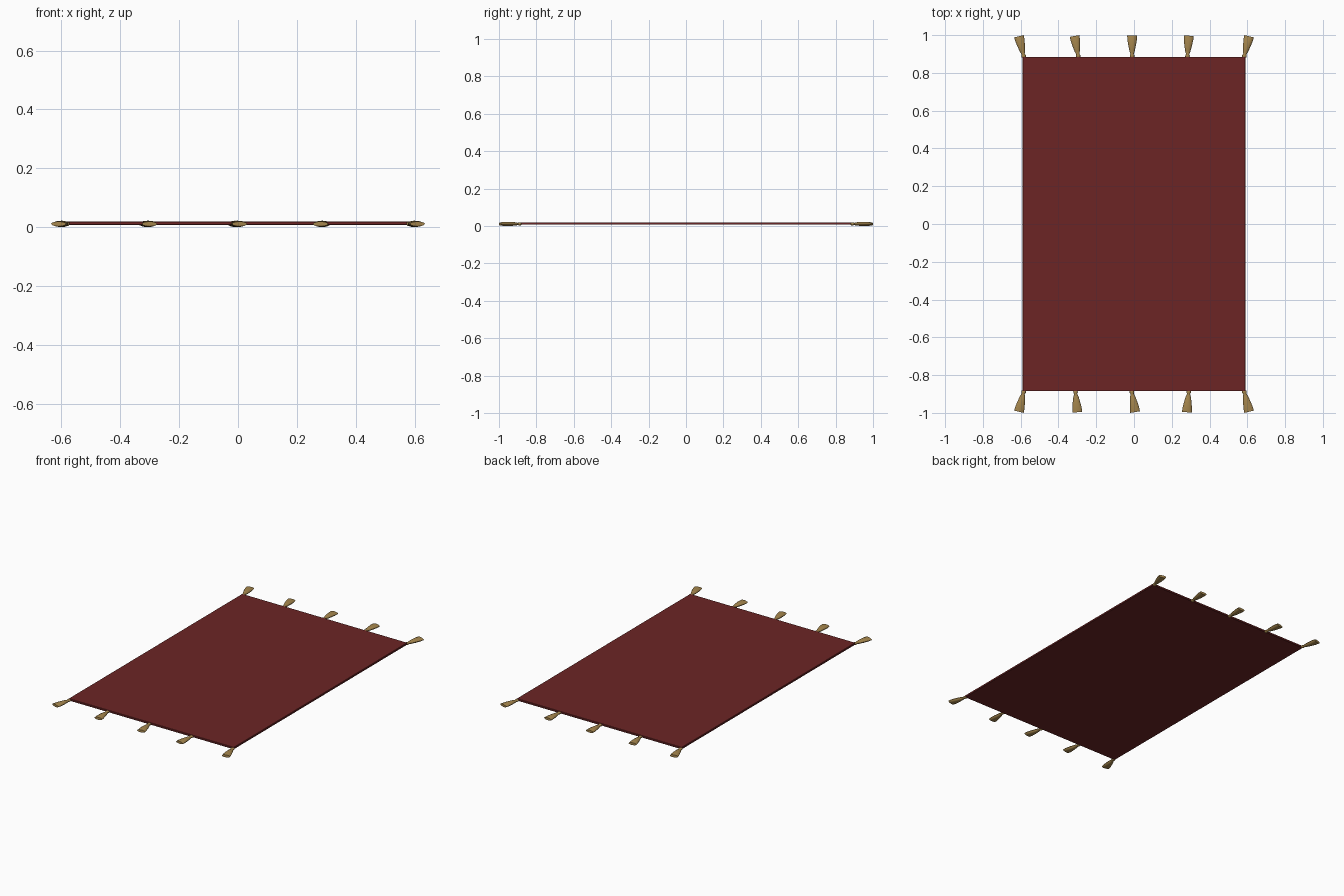
import bpy, bmesh, math
from mathutils import Matrix, Vector

if "Cube" in bpy.data.objects:
    bpy.data.objects.remove(bpy.data.objects["Cube"])


def material(name, rgb):
    m = bpy.data.materials.new(name)
    m.diffuse_color = (*rgb, 1)
    m.use_nodes = True
    m.node_tree.nodes["Principled BSDF"].inputs["Base Color"].default_value = m.diffuse_color
    return m


RED = material("deep red", (0.15, 0.018, 0.018))
GOLD = material("old gold", (0.38, 0.24, 0.075))


def finish(bm, name, mat):
    bmesh.ops.recalc_face_normals(bm, faces=bm.faces)
    me = bpy.data.meshes.new(name)
    bm.to_mesh(me)
    bm.free()
    me.materials.append(mat)
    ob = bpy.data.objects.new(name, me)
    bpy.context.collection.objects.link(ob)
    return ob


# Rug: thin slab with slightly eased edges
bm = bmesh.new()
bmesh.ops.create_cube(bm, size=1, matrix=Matrix.Translation((0, 0, 0.0135)) @ Matrix.Diagonal((1.18, 1.77, 0.013, 1)))
bmesh.ops.bevel(bm, geom=bm.edges[:], offset=0.002, segments=1, affect='EDGES')
finish(bm, "rug", RED)

# Tassel profile: distance from the rug edge, half width, half height
PROFILE = [(-0.006, 0.006, 0.005), (0.0, 0.012, 0.008), (0.008, 0.012, 0.008), (0.014, 0.008, 0.006),
           (0.030, 0.014, 0.009), (0.060, 0.020, 0.011), (0.090, 0.025, 0.0105), (0.112, 0.026, 0.008)]
SIDES = 12


def tassel(name, base, tip):
    base, tip = Vector((*base, 0.0113)), Vector((*tip, 0.0113))
    along = (tip - base).normalized()
    side = along.cross(Vector((0, 0, 1)))
    bm = bmesh.new()
    rings = []
    for d, w, h in PROFILE:
        rings.append([bm.verts.new(base + along * d + side * w * math.cos(a) + Vector((0, 0, h * math.sin(a))))
                      for a in (2 * math.pi * i / SIDES for i in range(SIDES))])
    for r, s in zip(rings, rings[1:]):
        for i in range(SIDES):
            j = (i + 1) % SIDES
            bm.faces.new((r[i], r[j], s[j], s[i]))
    bm.faces.new(rings[0])
    bm.faces.new(rings[-1])
    ob = finish(bm, name, GOLD)
    bpy.context.view_layer.objects.active = ob
    ob.select_set(True)
    bpy.ops.object.shade_smooth_by_angle(angle=math.radians(40))
    ob.select_set(False)


# Five slightly splayed tassels on each short edge
BACK = [(-0.583, -0.61), (-0.295, -0.315), (-0.01, -0.01), (0.283, 0.29), (0.583, 0.61)]
FRONT = [(-0.583, -0.61), (-0.31, -0.30), (-0.012, 0.006), (0.29, 0.28), (0.583, 0.61)]
for label, s, spots in (("back", 1, BACK), ("front", -1, FRONT)):
    for i, (x0, x1) in enumerate(spots):
        tassel(f"{label}_tassel_{i + 1}", (x0, s * 0.885), (x1, s * 0.997))
